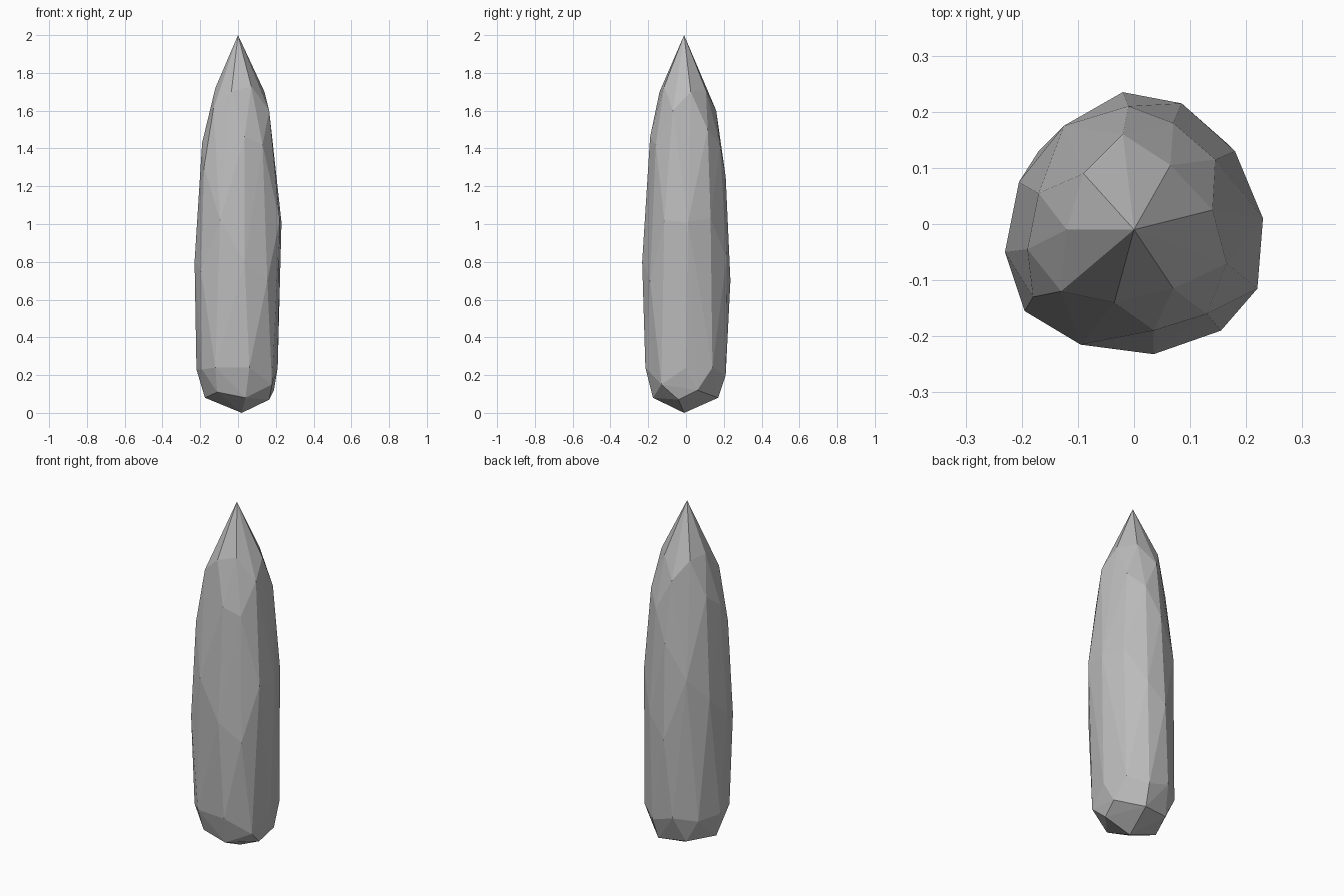
import bpy
import bmesh

# Remove the default object
default_object = bpy.data.objects.get("Cube")
if default_object:
    bpy.data.objects.remove(default_object, do_unlink=True)


def flat_material(name, colour):
    material = bpy.data.materials.new(name)
    material.use_nodes = True
    material.diffuse_color = colour
    shader = material.node_tree.nodes["Principled BSDF"]
    shader.inputs["Base Color"].default_value = colour
    return material


def hull_object(name, points, material):
    """Make a flat-faceted solid wrapped tightly around the points."""
    bm = bmesh.new()
    for point in points:
        bm.verts.new([value / 100 for value in point])
    hull = bmesh.ops.convex_hull(bm, input=bm.verts)
    loose = set(hull["geom_interior"]) | set(hull["geom_unused"])
    loose_verts = [item for item in loose if isinstance(item, bmesh.types.BMVert)]
    bmesh.ops.delete(bm, geom=loose_verts, context="VERTS")
    bmesh.ops.recalc_face_normals(bm, faces=bm.faces)
    for face in bm.faces:
        face.smooth = False
    mesh = bpy.data.meshes.new(name)
    bm.to_mesh(mesh)
    bm.free()
    mesh.materials.append(material)
    crystal = bpy.data.objects.new(name, mesh)
    bpy.context.collection.objects.link(crystal)
    return crystal


# Irregular rings of facet corners, in hundredths of a unit
tips = [(0, -1, 200), (2, -1, 0)]
crown = [(-12, -1, 172), (-9, 9, 171), (6.5, 10.5, 171),
         (14, 2.5, 170), (7, -11.5, 173), (-3.5, -14, 170)]
shoulder = [(-13, -12, 161), (-2, 16, 160), (16.5, -7, 160), (3.5, -19, 146),
            (-19, -4.5, 143), (-17, 5.5, 150), (14.5, 11.5, 150),
            (7, 18, 142), (13, -16, 142), (-1, 21, 125), (-18, -13, 130)]
waist = [(23, 1, 101), (22, -11.5, 102), (-9.5, -21.5, 102), (18, 13, 103),
         (-12.5, 17.5, 105), (8.5, 21.5, 82), (-2, 23.5, 70), (-20.5, 7.5, 92),
         (-23, -5, 80), (-19.5, -15.5, 75), (3.5, -23.2, 80), (15.5, -19, 70)]
foot = [(-12, -20, 24), (6, -21.5, 24), (18, -13, 15), (21, 0, 24),
        (17, 14, 24), (7, 21, 20), (-6, 21, 24), (-17, 13, 22),
        (-22, 0, 23), (-19, -13, 23)]
base = [(-17.5, -3, 8), (-11, -16, 11), (4, -17.5, 8), (16.5, -4, 7),
        (19, 6, 12), (6, 17, 8), (-10, 14, 9)]

stone = flat_material("grey stone", (0.5, 0.5, 0.5, 1))
hull_object("crystal_shard", tips + crown + shoulder + waist + foot + base, stone)
